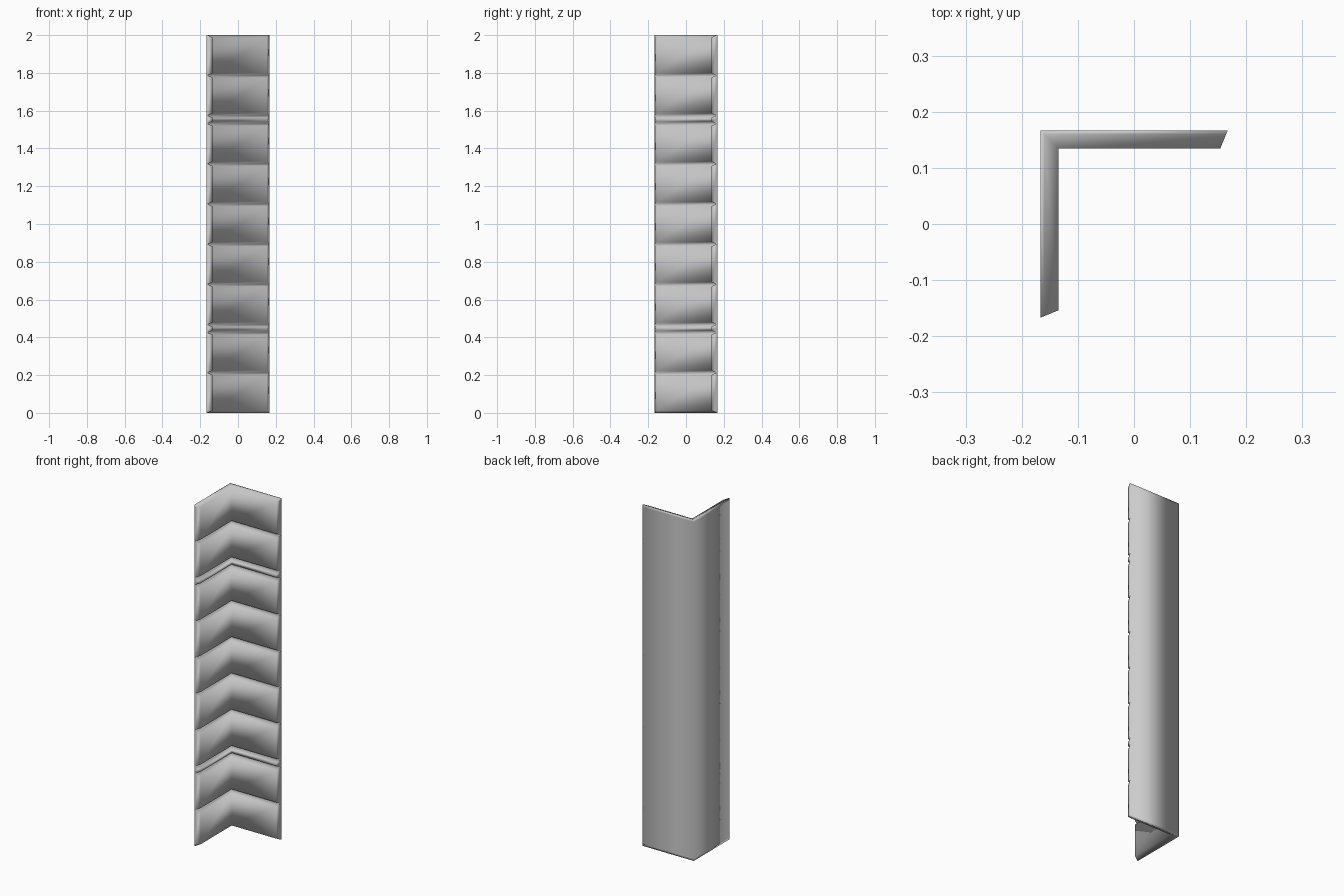
import bpy, bmesh

if "Cube" in bpy.data.objects:
    bpy.data.objects.remove(bpy.data.objects["Cube"])

HALF = 0.167      # outer half width of the L
THICK = 0.032     # arm thickness at full block depth
GROOVE = 0.007    # arm thickness left at the bottom of a groove
CHAMFER = 0.012   # half height of a groove
SLANT = 0.013     # how far the arm ends lean back at full thickness
BLOCK, BAND = 0.2127, 0.0429


def section(t):
    """L-shaped cross-section with arm thickness t."""
    end = HALF - SLANT * t / THICK
    inner = HALF - t
    return [(-HALF, HALF), (-HALF, -HALF), (-inner, -end),
            (-inner, inner), (end, inner), (HALF, HALF)]


# Block heights: two tall, band, five tall, band, two tall
heights = [BLOCK] * 2 + [BAND] + [BLOCK] * 5 + [BAND] + [BLOCK] * 2
scale = 2.0 / sum(heights)
levels = [(0.0, GROOVE)]
z = 0.0
for h in heights:
    h *= scale
    levels += [(z + CHAMFER, THICK), (z + h - CHAMFER, THICK), (z + h, GROOVE)]
    z += h

# Loft the sections into one solid corner strip
bm = bmesh.new()
rings = [[bm.verts.new((x, y, lz)) for x, y in section(t)] for lz, t in levels]
for a, b in zip(rings, rings[1:]):
    for i in range(6):
        j = (i + 1) % 6
        bm.faces.new((a[i], a[j], b[j], b[i]))

# Caps, two quads per end
for ring in (rings[0], rings[-1]):
    bm.faces.new((ring[0], ring[1], ring[2], ring[3]))
    bm.faces.new((ring[0], ring[3], ring[4], ring[5]))
bmesh.ops.recalc_face_normals(bm, faces=bm.faces)
for f in bm.faces:
    f.smooth = True

mesh = bpy.data.meshes.new("corner_block_trim")
bm.to_mesh(mesh)
bm.free()
trim = bpy.data.objects.new("corner_block_trim", mesh)
bpy.context.collection.objects.link(trim)
